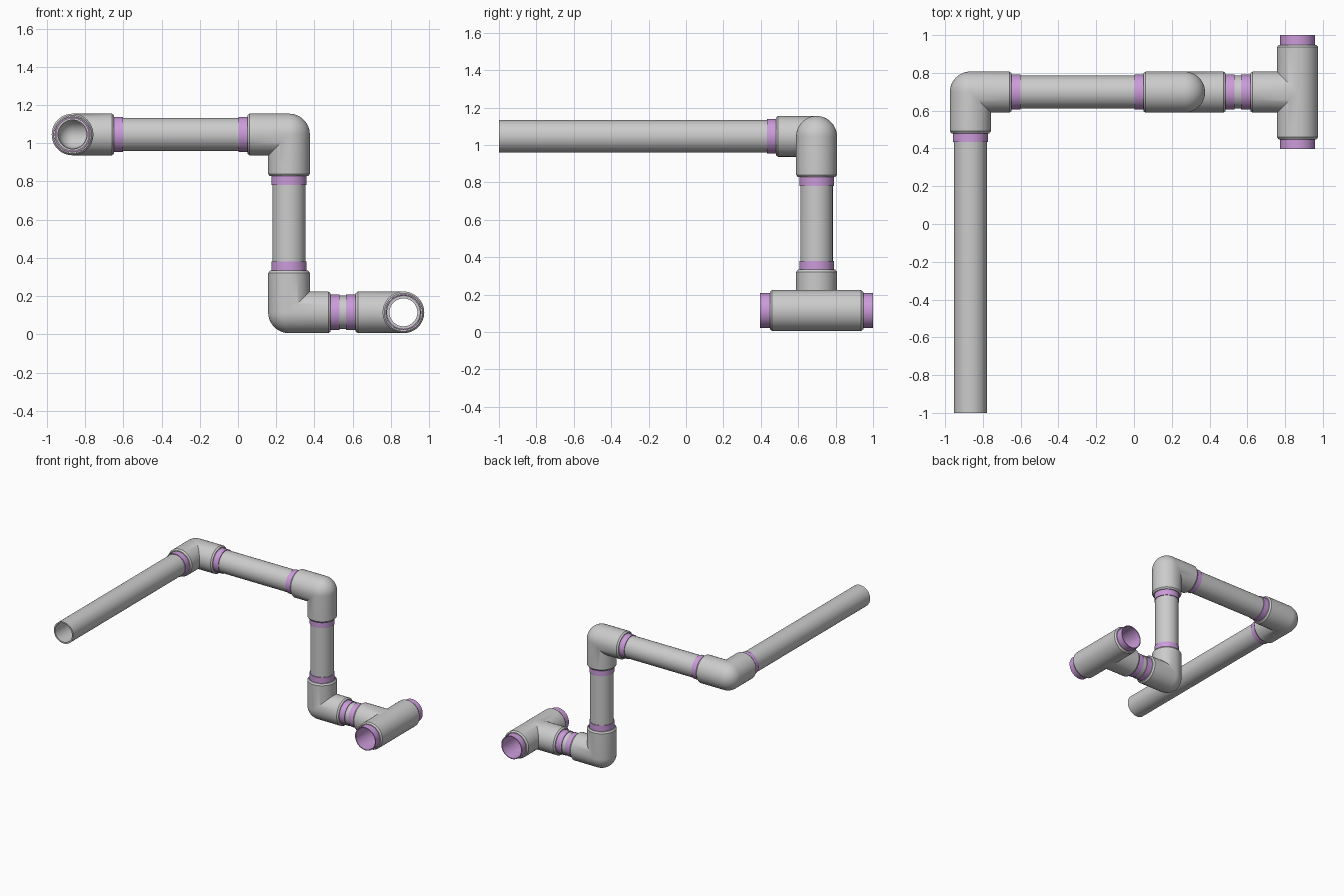
import bpy, bmesh, math
from mathutils import Vector

if "Cube" in bpy.data.objects:
    bpy.data.objects.remove(bpy.data.objects["Cube"])

SEG = 48
R, BORE, SOCKET = 0.109, 0.073, 0.0935      # fitting radii: outside, bore, socket
PIPE_R, PIPE_IN, BAND_R = 0.087, 0.076, 0.0925
STOP = 0.10                                  # socket stop distance from joint centre
ELBOW, BAND = 0.218, 0.265                   # elbow arm and primer band reach
X, Y, Z = Vector((1, 0, 0)), Vector((0, 1, 0)), Vector((0, 0, 1))

purple = bpy.data.materials.new("purple_primer")
purple.diffuse_color = (0.60, 0.33, 0.70, 1)
purple.use_nodes = True
purple.node_tree.nodes["Principled BSDF"].inputs["Base Color"].default_value = purple.diffuse_color


def lathe(bm, profile, d, u, v, close=False):
    """Spin (distance, radius) pairs about direction d."""
    rings = []
    for t, r in profile:
        rings.append([bm.verts.new(d * t + u * (r * math.cos(a)) + v * (r * math.sin(a)))
                      for a in (2 * math.pi * i / SEG for i in range(SEG))])
    pairs = list(zip(rings, rings[1:]))
    if close:
        pairs.append((rings[-1], rings[0]))
    for p, q in pairs:
        for i in range(SEG):
            j = (i + 1) % SEG
            bm.faces.new((p[i], p[j], q[j], q[i]))


def finish(bm, name, loc, mat=None):
    bmesh.ops.remove_doubles(bm, verts=bm.verts, dist=1e-4)
    bmesh.ops.recalc_face_normals(bm, faces=bm.faces)
    me = bpy.data.meshes.new(name)
    bm.to_mesh(me)
    bm.free()
    me.shade_smooth()
    me.set_sharp_from_angle(angle=math.radians(30))
    if mat:
        me.materials.append(mat)
    ob = bpy.data.objects.new(name, me)
    ob.location = loc
    bpy.context.collection.objects.link(ob)


def arm(bm, length, d, u, v, clips, rounded):
    """One fitting arm, cut on the mitre planes where it meets its neighbours."""
    prof = [(0, BORE), (STOP, BORE), (STOP, SOCKET), (length, SOCKET),
            (length, R - 0.009), (length - 0.012, R), (0, R)]
    if rounded:
        steps = [math.pi / 2 * i / 12 for i in range(1, 13)]
        back = [(-math.sin(a), max(math.cos(a), 0)) for a in steps]
        prof = [(t * BORE, r * BORE) for t, r in reversed(back)] + prof
        prof += [(t * R, r * R) for t, r in back]
    part = bmesh.new()
    lathe(part, prof, d, u, v)
    bmesh.ops.remove_doubles(part, verts=part.verts, dist=1e-5)
    for n in clips:
        bmesh.ops.bisect_plane(part, geom=part.verts[:] + part.edges[:] + part.faces[:],
                               dist=1e-5, plane_co=(0, 0, 0), plane_no=n, clear_inner=True)
    tmp = bpy.data.meshes.new("tmp")
    part.to_mesh(tmp)
    part.free()
    bm.from_mesh(tmp)
    bpy.data.meshes.remove(tmp)


def tube(name, start, d, length, outer, inner, mat=None):
    u = d.orthogonal().normalized()
    bm = bmesh.new()
    lathe(bm, [(0, outer), (length, outer), (length, inner), (0, inner)], d, u, d.cross(u), True)
    finish(bm, name, start, mat)


def band(name, joint, d, end):
    tube(name, joint + d * STOP, d, end - STOP, BAND_R, PIPE_R - 0.001, purple)


def elbow(name, joint, a, b):
    bm = bmesh.new()
    v = a.cross(b)
    arm(bm, ELBOW, a, b, v, [a - b], True)
    arm(bm, ELBOW, b, a, v, [b - a], True)
    finish(bm, name, joint)
    band(name + "_primer_1", joint, a, BAND)
    band(name + "_primer_2", joint, b, BAND)


def pipe(name, p, q):
    tube(name, p, (q - p).normalized(), (q - p).length, PIPE_R, PIPE_IN)


# joint centres
LEFT = Vector((-0.866, 0.698, 1.046))
UPPER = Vector((0.267, 0.698, 1.046))
LOWER = Vector((0.267, 0.698, 0.115))
TEE = Vector((0.866, 0.698, 0.115))

# elbows
elbow("left_elbow", LEFT, X, -Y)
elbow("upper_elbow", UPPER, -X, -Z)
elbow("lower_elbow", LOWER, Z, X)

# tee fitting: branch towards the lower elbow, run along y
bm = bmesh.new()
arm(bm, 0.25, -X, Y, Z, [-X - Y, -X + Y], False)
for s in (1, -1):
    arm(bm, 0.25, Y * s, -X, Z, [Y * s + X], False)
finish(bm, "tee_fitting", TEE)
band("tee_branch_primer", TEE, -X, 0.30)
band("tee_back_primer", TEE, Y, 0.302)
band("tee_front_primer", TEE, -Y, 0.302)

# pipes
pipe("long_pipe", Vector((LEFT.x, -1, LEFT.z)), LEFT - Y * STOP)
pipe("top_pipe", LEFT + X * STOP, UPPER - X * STOP)
pipe("vertical_pipe", UPPER - Z * STOP, LOWER + Z * STOP)
pipe("short_pipe", LOWER + X * STOP, TEE - X * STOP)
